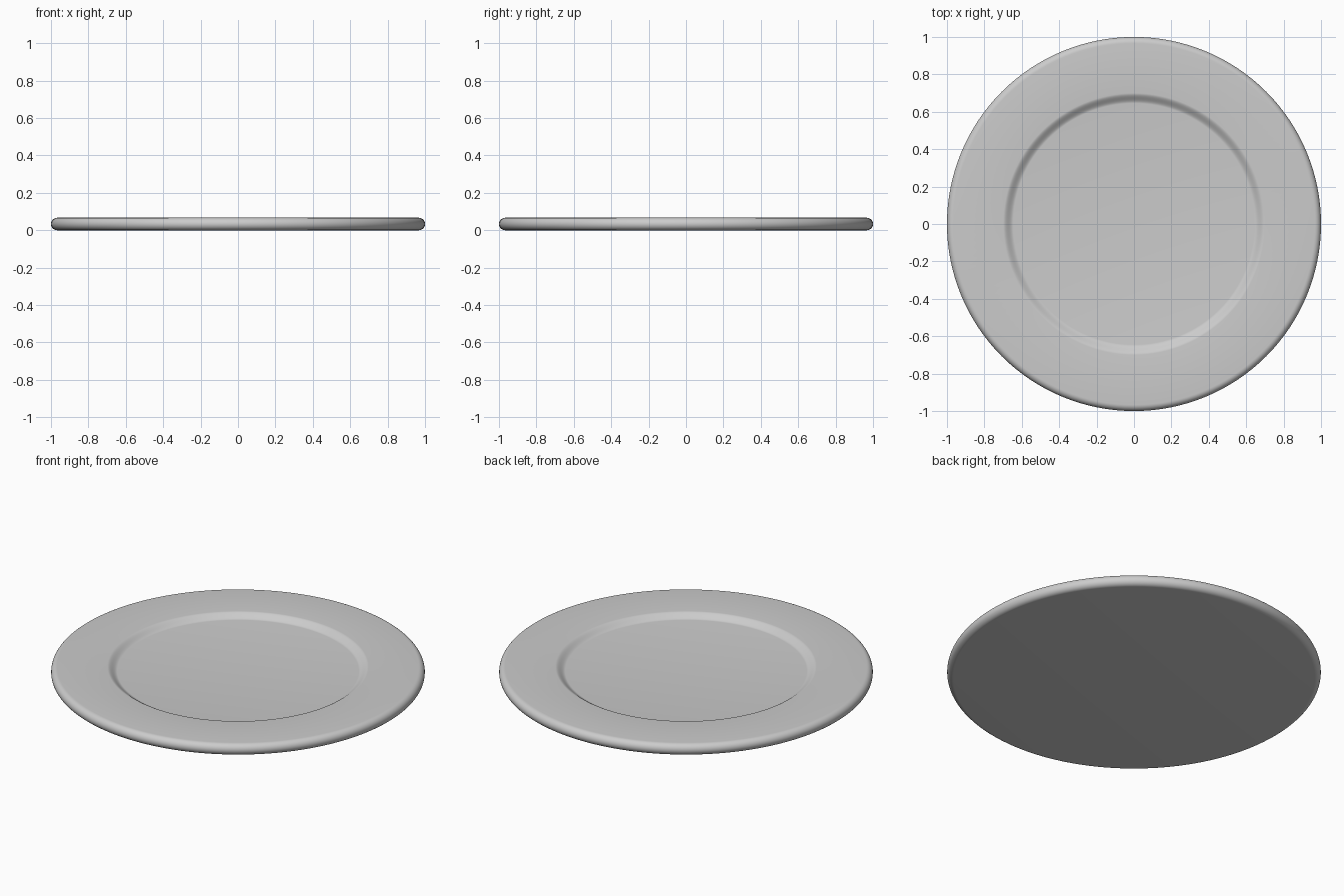
import bpy
import bmesh
import math

cube = bpy.data.objects.get("Cube")
if cube:
    bpy.data.objects.remove(cube, do_unlink=True)

SEGMENTS = 128
HEIGHT = 0.067
EDGE = HEIGHT / 2            # radius of the rounded outer edge
LIP, FLOOR, DEPTH = 0.70, 0.645, 0.027

glaze = bpy.data.materials.new("grey_glaze")
glaze.use_nodes = True
colour = (0.6, 0.6, 0.6, 1)
glaze.diffuse_color = colour
glaze.node_tree.nodes["Principled BSDF"].inputs["Base Color"].default_value = colour

# Half profile (radius, height): underside, rounded edge, rim, soft step to the well
profile = [(0, 0)]
for i in range(17):
    a = math.pi * (i / 16 - 0.5)
    profile.append((1 - EDGE + EDGE * math.cos(a), EDGE + EDGE * math.sin(a)))
for i in range(13):
    t = i / 12
    drop = DEPTH * t * t * (3 - 2 * t)
    profile.append((LIP + (FLOOR - LIP) * t, HEIGHT - drop))
profile.append((0, HEIGHT - DEPTH))

# Plate turned around the vertical axis
bm = bmesh.new()
verts = [bm.verts.new((r, 0, z)) for r, z in profile]
edges = [bm.edges.new(pair) for pair in zip(verts, verts[1:])]
bmesh.ops.spin(bm, geom=verts + edges, cent=(0, 0, 0), axis=(0, 0, 1),
               angle=math.tau, steps=SEGMENTS, use_merge=True)
bmesh.ops.remove_doubles(bm, verts=bm.verts, dist=0.0001)
bmesh.ops.recalc_face_normals(bm, faces=bm.faces)
mesh = bpy.data.meshes.new("plate")
bm.to_mesh(mesh)
bm.free()
mesh.materials.append(glaze)
plate = bpy.data.objects.new("plate", mesh)
bpy.context.collection.objects.link(plate)

# Smooth shading
bpy.context.view_layer.objects.active = plate
plate.select_set(True)
bpy.ops.object.shade_smooth_by_angle(angle=math.radians(40))
